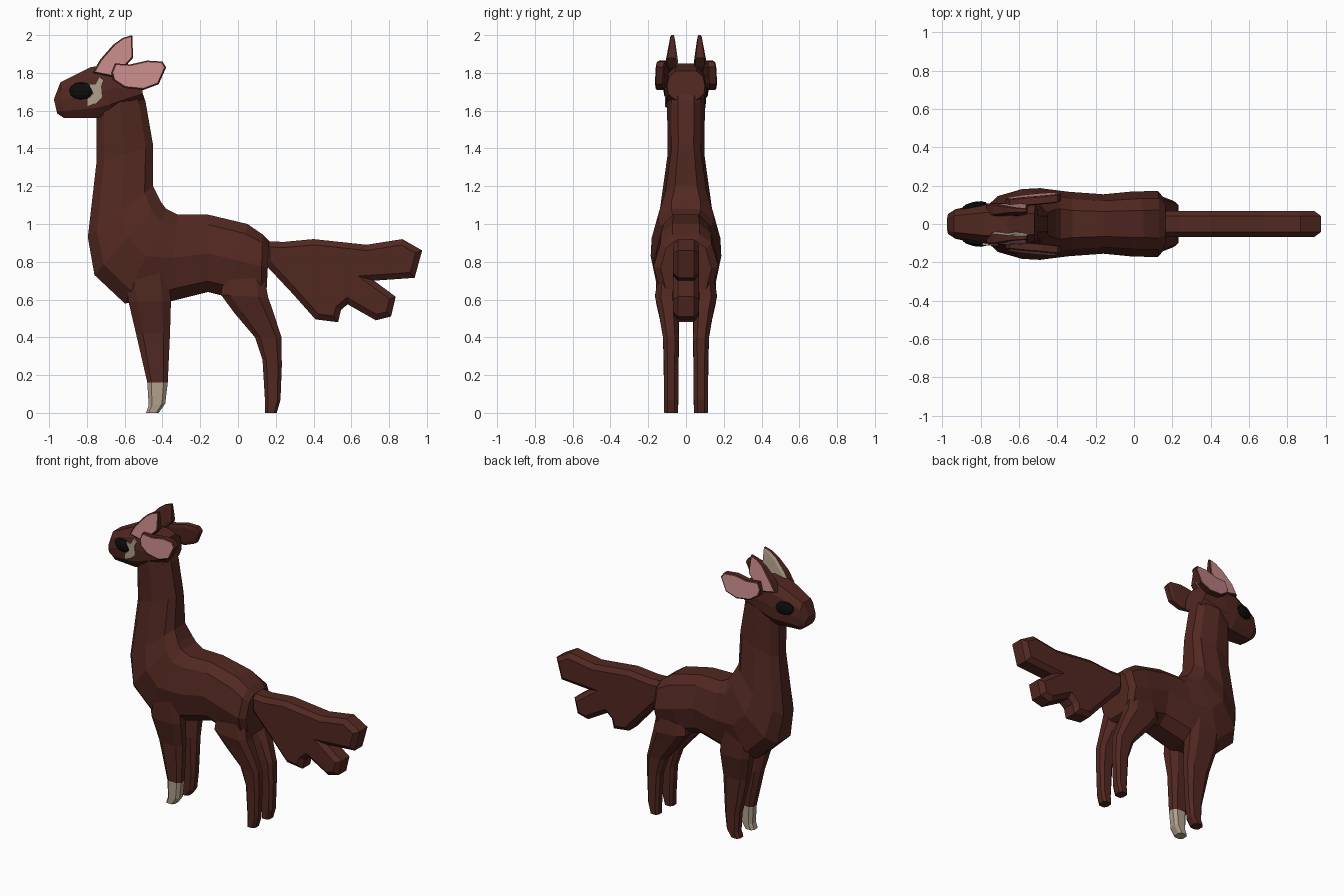
import bpy, bmesh, math

if "Cube" in bpy.data.objects:
    bpy.data.objects.remove(bpy.data.objects["Cube"])


def material(name, rgb):
    m = bpy.data.materials.new(name)
    m.diffuse_color = (*rgb, 1)
    m.use_nodes = True
    m.node_tree.nodes["Principled BSDF"].inputs["Base Color"].default_value = m.diffuse_color
    return m


BROWN = material("brown", (0.085, 0.021, 0.015))
PINK = material("pink", (0.56, 0.25, 0.25))
CREAM = material("cream", (0.44, 0.35, 0.26))
BLACK = material("black", (0.004, 0.004, 0.004))


def finish(name, bm, *mats):
    bmesh.ops.recalc_face_normals(bm, faces=bm.faces[:])
    mesh = bpy.data.meshes.new(name)
    bm.to_mesh(mesh)
    bm.free()
    for m in mats:
        mesh.materials.append(m)
    obj = bpy.data.objects.new(name, mesh)
    bpy.context.collection.objects.link(obj)
    return obj


# Half cross-sections: (fraction from bottom to top, fraction of half width)
BODY = [(1, .42), (.87, .78), (.5, 1), (.14, .8), (0, .4)]
HEAD = [(1, .55), (.8, .9), (.5, 1), (.2, .95), (0, .6)]
LEG = [(1, .5), (.8, 1), (.2, 1), (0, .5)]


def loft(name, rings, half, mat):
    """Rings are (x_top, z_top, x_bottom, z_bottom, half width, centre y)."""
    section = half + [(t, -w) for t, w in reversed(half)]
    bm = bmesh.new()
    loops = []
    for xt, zt, xb, zb, w, yc in rings:
        loops.append([bm.verts.new((xb + (xt - xb) * t, yc + w * f, zb + (zt - zb) * t))
                      for t, f in section])
    n = len(section)
    for a, b in zip(loops, loops[1:]):
        for i in range(n):
            j = (i + 1) % n
            bm.faces.new((a[i], a[j], b[j], b[i]))
    bm.faces.new(loops[0])
    bm.faces.new(loops[-1])
    return finish(name, bm, mat)


def plate(name, outline, y_in, y_out, mats, inset_in, inset_out, depth, warp=None):
    """Slab from an x-z outline with chamfered sides; mats = rim, inner, outer."""
    bm = bmesh.new()
    a = [bm.verts.new((x, y_in, z)) for x, z in outline]
    b = [bm.verts.new((x, y_out, z)) for x, z in outline]
    inner, outer = bm.faces.new(a), bm.faces.new(b)
    for i in range(len(a)):
        j = (i + 1) % len(a)
        bm.faces.new((a[i], a[j], b[j], b[i]))
    inner.material_index, outer.material_index = 1, 2
    bmesh.ops.recalc_face_normals(bm, faces=bm.faces[:])
    for face, amount in ((inner, inset_in), (outer, inset_out)):
        if amount:
            idx = face.material_index
            ring = bmesh.ops.inset_region(bm, faces=[face], thickness=amount,
                                          depth=depth, use_even_offset=True)
            for f in ring["faces"]:
                f.material_index = idx if idx == 1 else 0
    if warp:
        for v in bm.verts:
            v.co.y = warp(v.co)
    return finish(name, bm, *mats)


# Body and neck, from rump to the top of the neck
loft("body_and_neck", [(*r, 0) for r in [
    (.165, .91, .15, .62, .135),
    (.13, .945, .12, .605, .172),
    (.05, 1.0, -.06, .615, .17),
    (-.16, 1.05, -.16, .64, .155),
    (-.32, 1.05, -.36, .59, .168),
    (-.38, 1.08, -.6, .58, .187),
    (-.41, 1.12, -.76, .73, .182),
    (-.45, 1.2, -.795, .93, .14),
    (-.45, 1.42, -.75, 1.32, .097),
    (-.49, 1.65, -.75, 1.56, .1),
    (-.53, 1.76, -.73, 1.74, .1)]], BODY, BROWN)

# Head, from nose to nape
loft("head", [(*r, 0) for r in [
    (-.975, 1.66, -.957, 1.585, .055),
    (-.94, 1.75, -.92, 1.56, .078),
    (-.78, 1.83, -.75, 1.56, .108),
    (-.66, 1.85, -.68, 1.58, .11),
    (-.52, 1.81, -.5, 1.66, .1)]], HEAD, BROWN)

# Cheek marking on one side only
plate("cheek_marking", [(-.80, 1.62), (-.80, 1.66), (-.765, 1.69), (-.79, 1.74),
                        (-.755, 1.74), (-.735, 1.78), (-.71, 1.76), (-.725, 1.73),
                        (-.72, 1.67), (-.75, 1.64)],
      -.09, -.112, (CREAM, CREAM, CREAM), 0, 0, 0)

# Tail with three lobes
plate("tail", [(.14, .91), (.24, .905), (.40, .92), (.68, .89), (.87, .92), (.975, .86),
               (.935, .715), (.72, .70), (.835, .615), (.81, .51), (.73, .49),
               (.58, .575), (.545, .545), (.53, .48), (.41, .495), (.29, .63), (.14, .79)],
      -.042, .042, (BROWN, BROWN, BROWN), .03, .03, .027)

UPPER_EAR = [(-.77, 1.80), (-.73, 1.87), (-.66, 1.95), (-.61, 1.985), (-.56, 2.0),
             (-.555, 1.88), (-.60, 1.83), (-.67, 1.78)]
LOWER_EAR = [(-.67, 1.80), (-.65, 1.85), (-.57, 1.845), (-.48, 1.865), (-.40, 1.86),
             (-.38, 1.83), (-.42, 1.74), (-.50, 1.71), (-.60, 1.72), (-.66, 1.76)]

for s, side in ((-1, "right"), (1, "left")):
    # Upper ears narrow towards the tip
    plate("upper_ear_" + side, UPPER_EAR, s * .05, s * .1,
          (BROWN, CREAM if s < 0 else BROWN, PINK), .02, .008, .008,
          lambda c, s=s: s * .07 + (c.y - s * .07) * min(1, max(.3, 1 - 5 * (c.z - 1.86))))
    # Lower ears flare outwards towards the tip
    plate("lower_ear_" + side, LOWER_EAR, s * .105, s * .14,
          (BROWN, BROWN, PINK), .02, .008, .006,
          lambda c, s=s: c.y + s * (.1 * (c.x + .57) - .1 * (c.z - 1.79)))

    # Eyes
    bm = bmesh.new()
    bmesh.ops.create_uvsphere(bm, u_segments=10, v_segments=6, radius=1)
    eye = finish("eye_" + side, bm, BLACK)
    eye.scale = (.066, .022, .046)
    eye.location = (-.832, s * .094, 1.705)
    eye.rotation_euler = (0, 0, s * .2)

    # Front legs and hooves
    loft("front_leg_" + side, [
        (-.37, .76, -.6, .76, .06, s * .1),
        (-.355, .59, -.58, .59, .06, s * .1),
        (-.36, .42, -.54, .42, .043, s * .079),
        (-.372, .16, -.48, .16, .038, s * .079)], LEG, BROWN)
    loft("front_hoof_" + side, [
        (-.372, .16, -.48, .16, .038, s * .079),
        (-.385, .05, -.473, .04, .038, s * .079),
        (-.42, 0, -.487, 0, .036, s * .079)], LEG, CREAM if s < 0 else BROWN)

    # Hind legs
    loft("hind_leg_" + side, [
        (.14, .72, -.08, .70, .05, s * .1),
        (.16, .61, -.09, .625, .062, s * .102),
        (.185, .54, -.02, .53, .052, s * .093),
        (.23, .40, .09, .40, .042, s * .08),
        (.232, .25, .13, .28, .038, s * .079),
        (.225, .07, .143, .06, .038, s * .079),
        (.205, 0, .142, 0, .036, s * .079)], LEG, BROWN)
